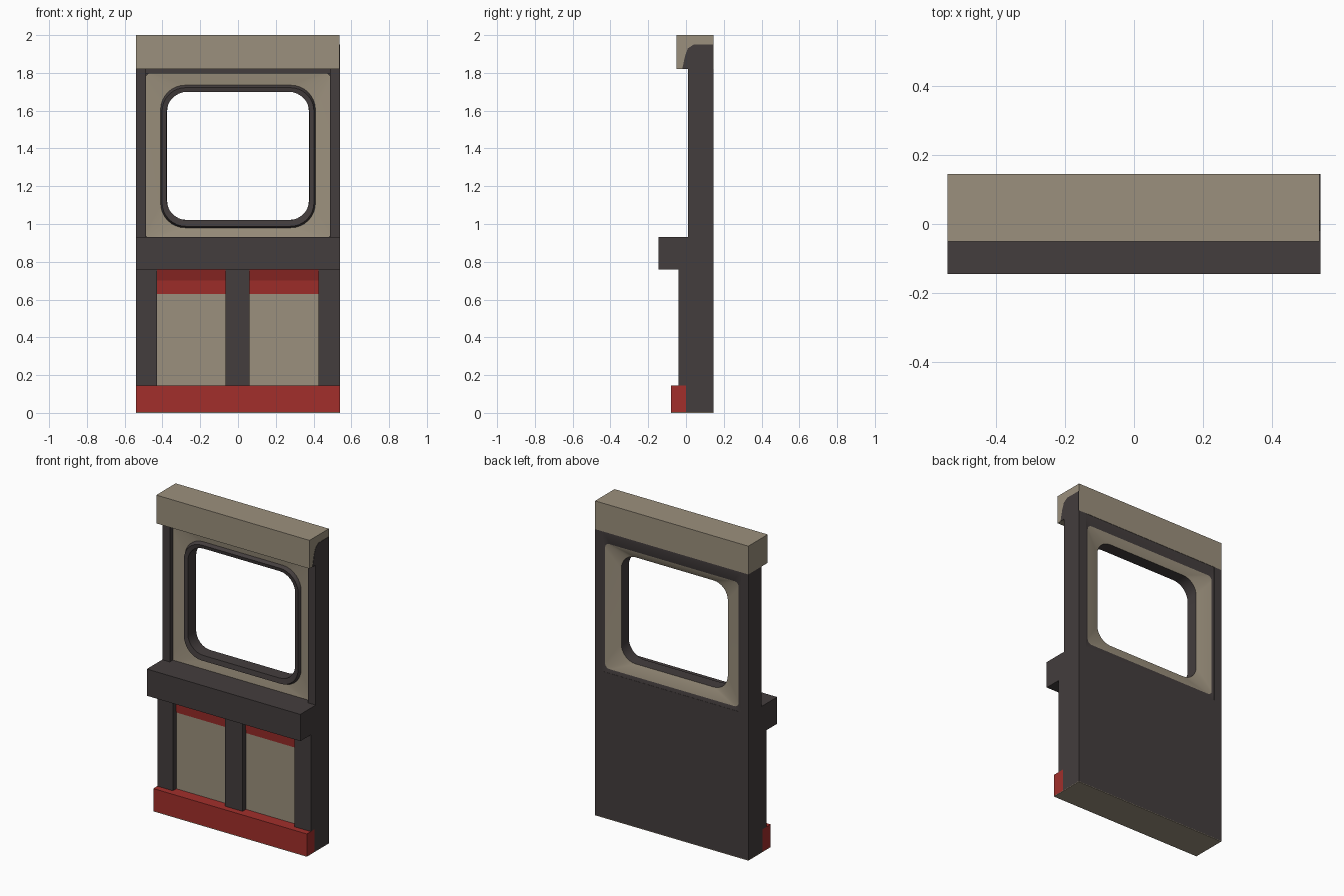
import bpy, bmesh, math

if "Cube" in bpy.data.objects:
    bpy.data.objects.remove(bpy.data.objects["Cube"])


def material(name, rgb):
    m = bpy.data.materials.new(name)
    m.diffuse_color = (*rgb, 1)
    m.use_nodes = True
    m.node_tree.nodes["Principled BSDF"].inputs["Base Color"].default_value = m.diffuse_color
    return m


BEIGE = material("warm beige", (0.33, 0.28, 0.205))
DARK = material("charcoal", (0.057, 0.047, 0.047))
RED = material("deep red", (0.36, 0.028, 0.024))


def finish(name, bm, mats):
    bmesh.ops.recalc_face_normals(bm, faces=bm.faces)
    me = bpy.data.meshes.new(name)
    bm.to_mesh(me)
    bm.free()
    for m in mats:
        me.materials.append(m)
    ob = bpy.data.objects.new(name, me)
    bpy.context.collection.objects.link(ob)
    return ob


def prism(name, x0, x1, profile, mat):
    """Extrude a (y, z) side profile from x0 to x1."""
    bm = bmesh.new()
    a = [bm.verts.new((x0, y, z)) for y, z in profile]
    b = [bm.verts.new((x1, y, z)) for y, z in profile]
    bm.faces.new(a)
    bm.faces.new(b)
    n = len(a)
    for i in range(n):
        j = (i + 1) % n
        bm.faces.new((a[i], a[j], b[j], b[i]))
    return finish(name, bm, [mat])


def box(name, x0, x1, y0, y1, z0, z1, mat):
    return prism(name, x0, x1, [(y0, z0), (y1, z0), (y1, z1), (y0, z1)], mat)


def rounded_loop(bm, hx, z0, z1, r, y, steps=8):
    """Rounded rectangle of vertices in the xz plane."""
    verts = []
    corners = [(hx - r, z1 - r), (r - hx, z1 - r), (r - hx, z0 + r), (hx - r, z0 + r)]
    for k, (cx, cz) in enumerate(corners):
        for s in range(steps + 1):
            t = math.pi / 2 * (k + s / steps)
            verts.append(bm.verts.new((cx + r * math.cos(t), y, cz + r * math.sin(t))))
    return verts


# Lower wall and its recessed panels
box("underside_plate", -0.54, 0.54, -0.08, 0.145, 0, 0.004, BEIGE)
box("lower_wall", -0.54, 0.54, 0, 0.145, 0.004, 0.93, DARK)
box("base_rail", -0.54, 0.54, -0.08, 0, 0.004, 0.145, RED)
for side, x0, x1 in (("left", -0.43, -0.065), ("right", 0.06, 0.425)):
    box(side + "_lower_panel", x0, x1, -0.006, 0.001, 0.145, 0.63, BEIGE)
    prism(side + "_panel_cove", x0, x1,
          [(-0.006, 0.63), (-0.012, 0.70), (-0.035, 0.76), (0.001, 0.76), (0.001, 0.63)], RED)
for side, x0, x1 in (("left", -0.54, -0.43), ("middle", -0.065, 0.06), ("right", 0.425, 0.54)):
    box(side + "_column", x0, x1, -0.04, 0.001, 0.145, 0.76, DARK)

# Sill shelf
box("sill", -0.54, 0.54, -0.145, 0.03, 0.76, 0.93, DARK)

# Upper posts and rail around the window panel
for side, s in (("left", -1), ("right", 1)):
    box(side + "_window_post", min(s * 0.487, s * 0.54), max(s * 0.487, s * 0.54),
        0.01, 0.145, 0.93, 1.82, DARK)
box("window_top_rail", -0.487, 0.487, 0.02, 0.143, 1.797, 1.82, DARK)

# Window panel: loops from the front edge, through the opening, to the back edge
bm = bmesh.new()
rings = [(0.49, 0.92, 1.80, 0.03, 0.040), (0.41, 0.98, 1.735, 0.13, 0.050),
         (0.402, 0.988, 1.722, 0.125, 0.030), (0.378, 1.02, 1.70, 0.11, 0.035),
         (0.375, 1.022, 1.70, 0.10, 0.115), (0.47, 0.955, 1.75, 0.03, 0.142),
         (0.49, 0.92, 1.81, 0.02, 0.1445)]
loops = [rounded_loop(bm, *r) for r in rings]
for k, mi in enumerate((0, 1, 1, 1, 0, 1)):
    a, b = loops[k], loops[k + 1]
    for i in range(len(a)):
        j = (i + 1) % len(a)
        bm.faces.new((a[i], a[j], b[j], b[i])).material_index = mi
panel = finish("window_panel", bm, [BEIGE, DARK])
bpy.context.view_layer.objects.active = panel
panel.select_set(True)
bpy.ops.object.shade_smooth_by_angle(angle=math.radians(20))

# Header and the dark cap on its right end
box("header", -0.54, 0.538, -0.05, 0.145, 1.82, 2.0, BEIGE)
prism("header_end_cap", 0.533, 0.54,
      [(-0.02, 1.82), (-0.005, 1.89), (0.01, 1.93), (0.04, 1.95), (0.144, 1.95), (0.144, 1.82)], DARK)
